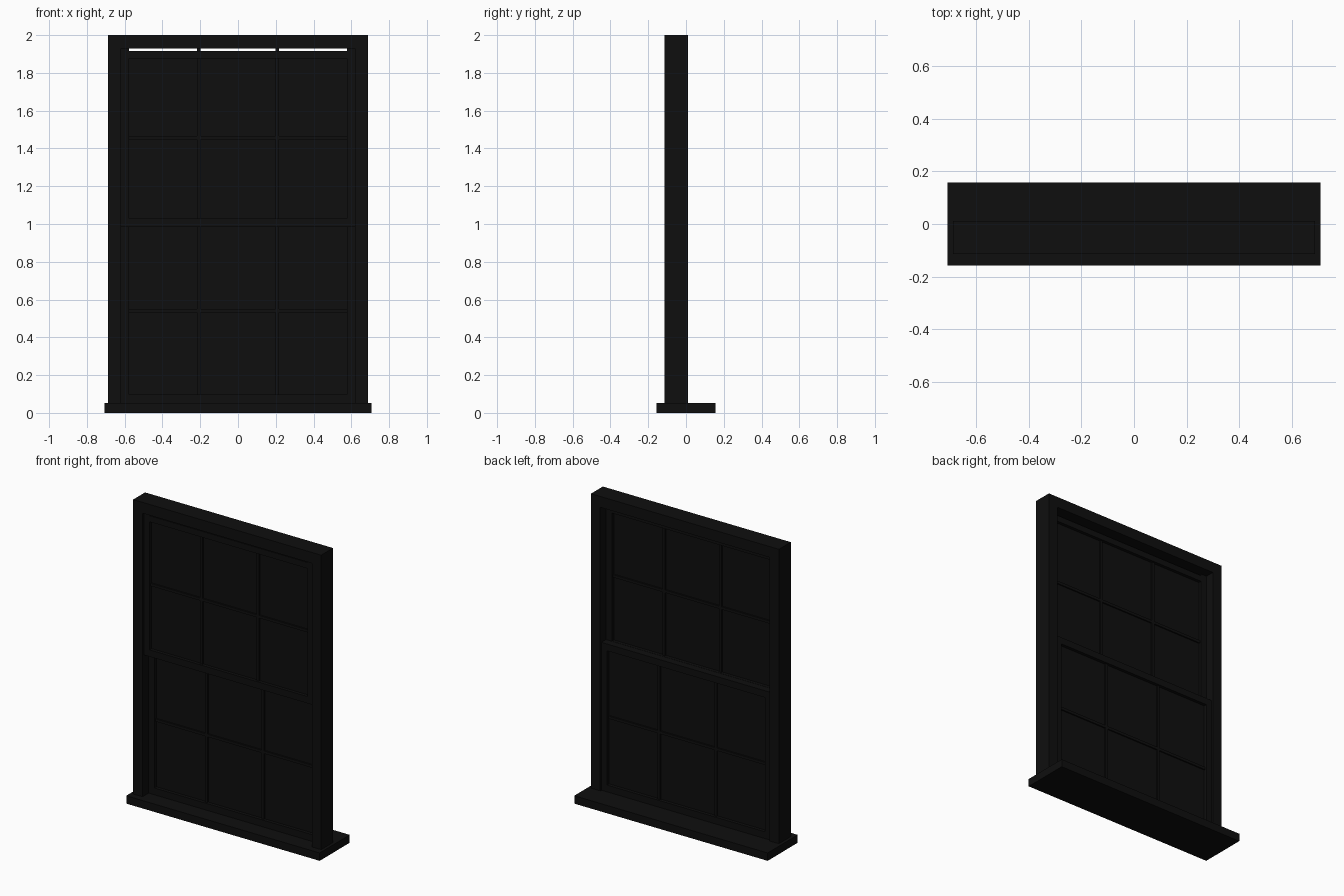
import bpy

if "Cube" in bpy.data.objects:
    bpy.data.objects.remove(bpy.data.objects["Cube"])

mat = bpy.data.materials.new("soft black")
mat.diffuse_color = (0.0045, 0.0045, 0.0045, 1)
mat.use_nodes = True
mat.node_tree.nodes["Principled BSDF"].inputs["Base Color"].default_value = mat.diffuse_color


def box(name, x0, x1, y0, y1, z0, z1):
    bpy.ops.mesh.primitive_cube_add(size=1)
    o = bpy.context.object
    o.name = name
    for v in o.data.vertices:
        v.co = ((x0 + x1) / 2 + v.co.x * (x1 - x0),
                (y0 + y1) / 2 + v.co.y * (y1 - y0),
                (z0 + z1) / 2 + v.co.z * (z1 - z0))
    o.data.materials.append(mat)
    return o


# Sill and outer frame
FY0, FY1 = -0.113, 0.011
HEAD = 1.928
box("sill", -0.708, 0.708, -0.157, 0.157, 0, 0.052)
box("head", -0.688, 0.688, FY0, FY1, HEAD, 2.0)
for side, s in (("left", -1), ("right", 1)):
    x = sorted((s * 0.62, s * 0.688))
    box(side + "_jamb", x[0], x[1], FY0, FY1, 0.052, HEAD)


def sash(name, yc, z0, z1, rail_low, rail_high, gap):
    """Sliding sash: stiles, rails, glazing bars and glass."""
    t = 0.024
    top = z1 - gap
    for side, s in (("left", -1), ("right", 1)):
        x = sorted((s * 0.578, s * 0.62))
        box(f"{name}_{side}_stile", x[0], x[1], yc - t, yc + t, z0, z1)
        # Vertical glazing bars
        box(f"{name}_{side}_bar", s * 0.207 - 0.009, s * 0.207 + 0.009,
            yc - 0.012, yc + 0.012, z0, z1)
    box(name + "_bottom_rail", -0.578, 0.578, yc - t, yc + t, z0, z0 + rail_low)
    box(name + "_top_rail", -0.578, 0.578, yc - t, yc + t, top - rail_high, top)
    zm = (z0 + z1) / 2
    box(name + "_cross_bar", -0.578, 0.578, yc - 0.012, yc + 0.012, zm - 0.009, zm + 0.009)
    box(name + "_glass", -0.578, 0.578, yc - 0.003, yc + 0.003, z0 + 0.01, top - 0.005)


# Outer upper sash and inner lower sash
sash("upper_sash", -0.075, 0.985, HEAD, 0.045, 0.04, 0.011)
sash("lower_sash", -0.025, 0.052, 1.03, 0.045, 0.045, 0.0)
